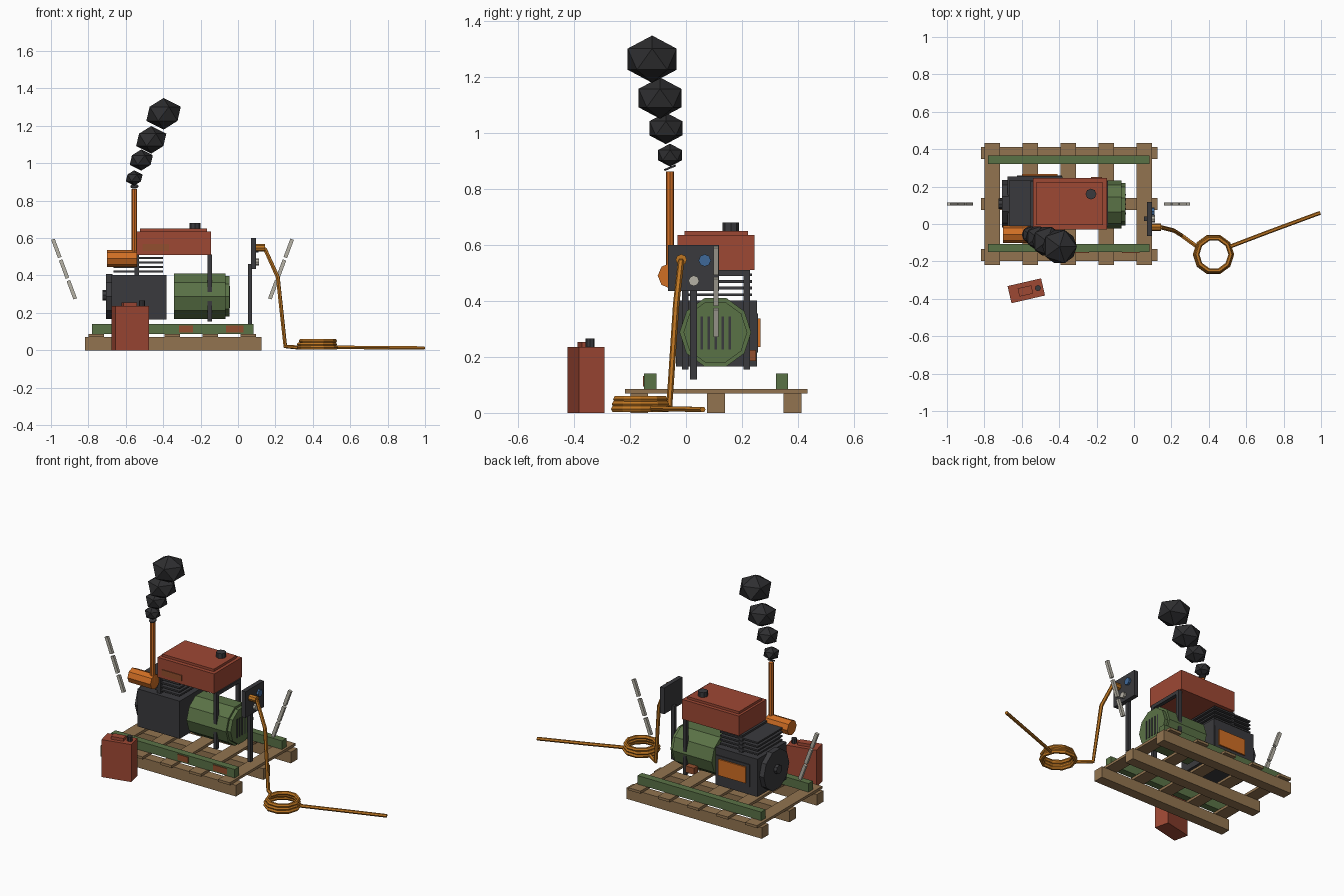
import bpy, bmesh, math
from mathutils import Vector, Matrix

if "Cube" in bpy.data.objects:
    bpy.data.objects.remove(bpy.data.objects["Cube"])

def material(name, r, g, b):
    lin = lambda c: ((c / 255 + 0.055) / 1.055) ** 2.4 if c > 10 else c / 255 / 12.92
    m = bpy.data.materials.new(name)
    m.diffuse_color = (lin(r), lin(g), lin(b), 1)
    m.use_nodes = True
    m.node_tree.nodes["Principled BSDF"].inputs["Base Color"].default_value = m.diffuse_color
    return m

WOOD = material("pallet_wood", 146, 116, 80)
GREEN = material("green_paint", 90, 114, 70)
RED = material("red_paint", 158, 72, 52)
ORANGE = material("orange_heat", 208, 110, 36)
DARK = material("dark_metal", 58, 58, 61)
SMOKE = material("black_smoke", 46, 46, 48)
CABLE = material("cable_orange", 190, 118, 34)
RUST = material("rust", 146, 78, 46)
STEEL = material("pale_steel", 182, 178, 166)
BLUE = material("blue_socket", 62, 104, 152)

def finish(name, bm, mat):
    me = bpy.data.meshes.new(name)
    bm.to_mesh(me)
    bm.free()
    me.materials.append(mat)
    ob = bpy.data.objects.new(name, me)
    bpy.context.collection.objects.link(ob)
    return ob

def box(name, c, s, mat, rot=None):
    bm = bmesh.new()
    m = Matrix.Translation(c) @ (rot or Matrix()) @ Matrix.Diagonal((*s, 1))
    bmesh.ops.create_cube(bm, size=1, matrix=m)
    return finish(name, bm, mat)

def span(name, x, y, z, mat):
    """Box from (min, max) ranges."""
    return box(name, [(a + b) / 2 for a, b in (x, y, z)], [b - a for a, b in (x, y, z)], mat)

def cyl(name, c, r, length, axis, mat, n=10, rot=None):
    bm = bmesh.new()
    turn = Matrix.Rotation(math.pi / 2, 4, 'Y') if axis == 'X' else Matrix()
    m = Matrix.Translation(c) @ (rot or Matrix()) @ turn
    bmesh.ops.create_cone(bm, cap_ends=True, segments=n, radius1=r, radius2=r, depth=length, matrix=m)
    return finish(name, bm, mat)

def tube(name, pts, r, mat, closed=False):
    cu = bpy.data.curves.new(name, 'CURVE')
    cu.dimensions = '3D'
    cu.bevel_depth, cu.bevel_resolution, cu.use_fill_caps = r, 1, True
    sp = cu.splines.new('POLY')
    sp.points.add(len(pts) - 1)
    for p, co in zip(sp.points, pts):
        p.co = (*co, 1)
    sp.use_cyclic_u = closed
    tmp = bpy.data.objects.new(name + "_path", cu)
    bpy.context.collection.objects.link(tmp)
    me = bpy.data.meshes.new_from_object(tmp.evaluated_get(bpy.context.evaluated_depsgraph_get()))
    bpy.data.objects.remove(tmp)
    me.materials.clear()
    me.materials.append(mat)
    for p in me.polygons:
        p.use_smooth = False
    bpy.context.collection.objects.link(bpy.data.objects.new(name, me))

# Pallet
for i, y in enumerate((-0.167, 0.107, 0.38)):
    span(f"pallet_runner_{i}", (-0.818, 0.125), (y - 0.032, y + 0.032), (0, 0.07), WOOD)
for i in range(5):
    x = -0.757 + 0.203 * i
    span(f"pallet_slat_{i}", (x - 0.041, x + 0.041), (-0.218, 0.434), (0.07, 0.086), WOOD)

# Skid rails with rust patches
for side, y in (("front", -0.128), ("back", 0.343)):
    span(f"{side}_rail", (-0.78, 0.082), (y - 0.022, y + 0.022), (0.086, 0.14), GREEN)
for i, (a, b) in enumerate(((-0.315, -0.24), (-0.065, 0.03))):
    span(f"rail_rust_{i}", (a, b), (-0.154, -0.149), (0.095, 0.132), RUST)

# Engine block, starter and back air filter
span("engine_block", (-0.675, -0.382), (-0.035, 0.253), (0.165, 0.402), DARK)
cyl("starter_housing", (-0.688, 0.107, 0.288), 0.127, 0.036, 'X', DARK)
cyl("starter_hub", (-0.713, 0.107, 0.295), 0.028, 0.025, 'X', DARK, 8)
span("filter_frame", (-0.625, -0.385), (0.25, 0.258), (0.215, 0.355), DARK)
span("filter_panel", (-0.6, -0.41), (0.25, 0.266), (0.235, 0.337), ORANGE)
for i in range(4):
    z = 0.422 + 0.024 * i
    span(f"cooling_fin_{i}", (-0.665, -0.4), (-0.01, 0.235), (z - 0.005, z + 0.005), DARK)

# Generator drum
cyl("generator_drum", (-0.205, 0.105, 0.288), 0.128, 0.275, 'X', GREEN)
cyl("generator_cap", (-0.058, 0.105, 0.288), 0.114, 0.026, 'X', GREEN)
for i in range(5):
    box(f"vent_{i}", (-0.045, 0.056 + 0.025 * i, 0.285), (0.006, 0.009, 0.118), DARK)
box("terminal_box", (-0.2, 0.23, 0.205), (0.06, 0.04, 0.04), RUST)

# Fuel tank and its frame
span("fuel_tank", (-0.54, -0.145), (-0.03, 0.245), (0.51, 0.635), RED)
span("tank_lid", (-0.525, -0.165), (-0.005, 0.222), (0.635, 0.65), RED)
cyl("tank_cap", (-0.23, 0.16, 0.664), 0.029, 0.032, 'Z', DARK, 8)
span("tank_rust", (-0.51, -0.37), (-0.034, -0.029), (0.53, 0.567), RUST)
for x in (-0.542, -0.15):
    for y in (-0.003, 0.217):
        box(f"tank_post_{x}_{y}", (x, y, 0.333), (0.024, 0.024, 0.357), DARK)
    box(f"tank_bar_{x}", (x, 0.107, 0.5), (0.024, 0.23, 0.022), DARK)

# Muffler, exhaust stack and flap
cyl("muffler", (-0.62, -0.055, 0.49), 0.046, 0.16, 'X', ORANGE, 8)
cyl("exhaust_pipe", (-0.554, -0.057, 0.675), 0.015, 0.375, 'Z', ORANGE, 8)
cyl("exhaust_flap", (-0.554, -0.057, 0.876), 0.022, 0.007, 'Z', DARK, 8, Matrix.Rotation(0.4, 4, 'X'))

# Smoke puffs
for i, (x, y, z, r) in enumerate(((-0.555, -0.057, 0.921, 0.05), (-0.517, -0.072, 1.017, 0.069),
                                  (-0.464, -0.093, 1.125, 0.09), (-0.398, -0.121, 1.264, 0.103))):
    bm = bmesh.new()
    bmesh.ops.create_icosphere(bm, subdivisions=1, radius=r,
                               matrix=Matrix.Translation((x, y, z)) @ Matrix.Diagonal((1, 1, 0.82, 1)))
    finish(f"smoke_puff_{i}", bm, SMOKE)

# Control panel
box("panel_post", (0.065, 0.027, 0.29), (0.022, 0.024, 0.34), DARK)
box("panel_board", (0.083, 0.027, 0.518), (0.028, 0.182, 0.165), DARK)
cyl("blue_socket", (0.1, 0.067, 0.545), 0.022, 0.02, 'X', BLUE, 8)
cyl("dial", (0.102, 0.028, 0.472), 0.019, 0.02, 'X', STEEL, 8)
cyl("plug", (0.12, -0.017, 0.547), 0.02, 0.05, 'X', CABLE, 8)

# Power cable and coil
tube("cable_drop", [(0.13, -0.017, 0.547), (0.145, -0.018, 0.54), (0.213, -0.035, 0.39),
                    (0.253, -0.06, 0.02), (0.335, -0.12, 0.014)], 0.0115, CABLE)
for i, (r, dx) in enumerate(((0.098, 0), (0.095, -0.003), (0.09, 0.002))):
    ring = [(0.425 + dx + r * math.cos(a), -0.163 + r * math.sin(a), 0.014 + 0.0175 * i)
            for a in (math.tau * k / 10 for k in range(10))]
    tube(f"cable_coil_{i}", ring, 0.0125, CABLE, True)
tube("cable_tail", [(0.515, -0.12, 0.016), (0.72, -0.042, 0.014), (0.996, 0.06, 0.012)], 0.0105, CABLE)

# Hanging chain links on both ends
for side, top, bottom in (("left", (-0.992, 0.6), (-0.868, 0.268)), ("right", (0.292, 0.6), (0.168, 0.268))):
    t, b = Vector((top[0], 0.107, top[1])), Vector((bottom[0], 0.107, bottom[1]))
    rot = (t - b).to_track_quat('Z', 'Y').to_matrix().to_4x4()
    for i in range(3):
        box(f"{side}_chain_link_{i}", t.lerp(b, (i + 0.5) / 3), (0.018, 0.02, 0.104), STEEL, rot)

# Fuel can, turned slightly
turn = Matrix.Rotation(math.radians(13), 4, 'Z')
can = Vector((-0.576, -0.357, 0))
box("fuel_can", can + Vector((0, 0, 0.118)), (0.184, 0.094, 0.236), RED, turn)
box("can_handle", can + turn @ Vector((-0.005, 0, 0.244)), (0.075, 0.045, 0.02), RED, turn)
cyl("can_cap", can + turn @ Vector((0.064, 0, 0.25)), 0.016, 0.032, 'Z', DARK, 8)
